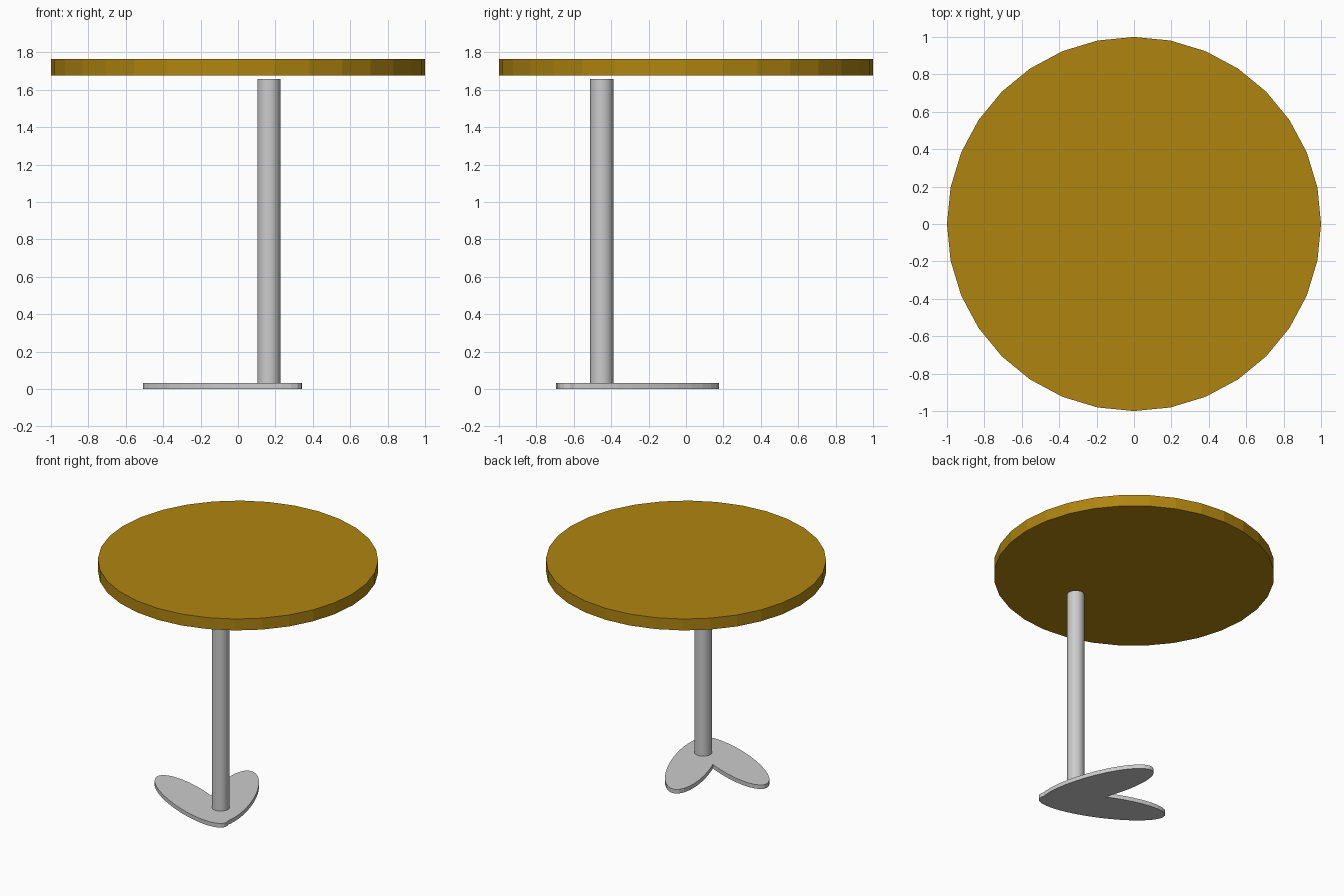
import bpy, math

if "Cube" in bpy.data.objects:
    bpy.data.objects.remove(bpy.data.objects["Cube"])

def cylinder(name, radius, z0, z1, x=0, y=0, scale=(1, 1), angle=0):
    bpy.ops.mesh.primitive_cylinder_add(vertices=32, radius=radius, depth=z1 - z0,
                                        location=(x, y, (z0 + z1) / 2),
                                        rotation=(0, 0, math.radians(angle)))
    ob = bpy.context.object
    ob.name = name
    ob.scale = (scale[0], scale[1], 1)
    return ob

# Round wooden top
top = cylinder("table_top", 1, 1.675, 1.765)
wood = bpy.data.materials.new("wood")
wood.diffuse_color = (0.43, 0.233, 0.005, 1)
wood.use_nodes = True
wood.node_tree.nodes["Principled BSDF"].inputs["Base Color"].default_value = wood.diffuse_color
top.data.materials.append(wood)

# Off-centre pole
pole = cylinder("pole", 0.062, 0.03, 1.656, 0.165, -0.45)
bpy.ops.object.shade_smooth_by_angle(angle=math.radians(30))

# Foot: two thin elliptical plates merged into a V
foot = cylinder("foot", 1, 0, 0.032, 0.13, -0.253, (0.456, 0.153), -70)
other = cylinder("foot_second_lobe", 1, 0, 0.032, -0.083, -0.455, (0.465, 0.15), -25)
bpy.context.view_layer.objects.active = foot
mod = foot.modifiers.new("union", 'BOOLEAN')
mod.operation = 'UNION'
mod.solver = 'EXACT'
mod.object = other
bpy.ops.object.modifier_apply(modifier=mod.name)
bpy.data.objects.remove(other)
